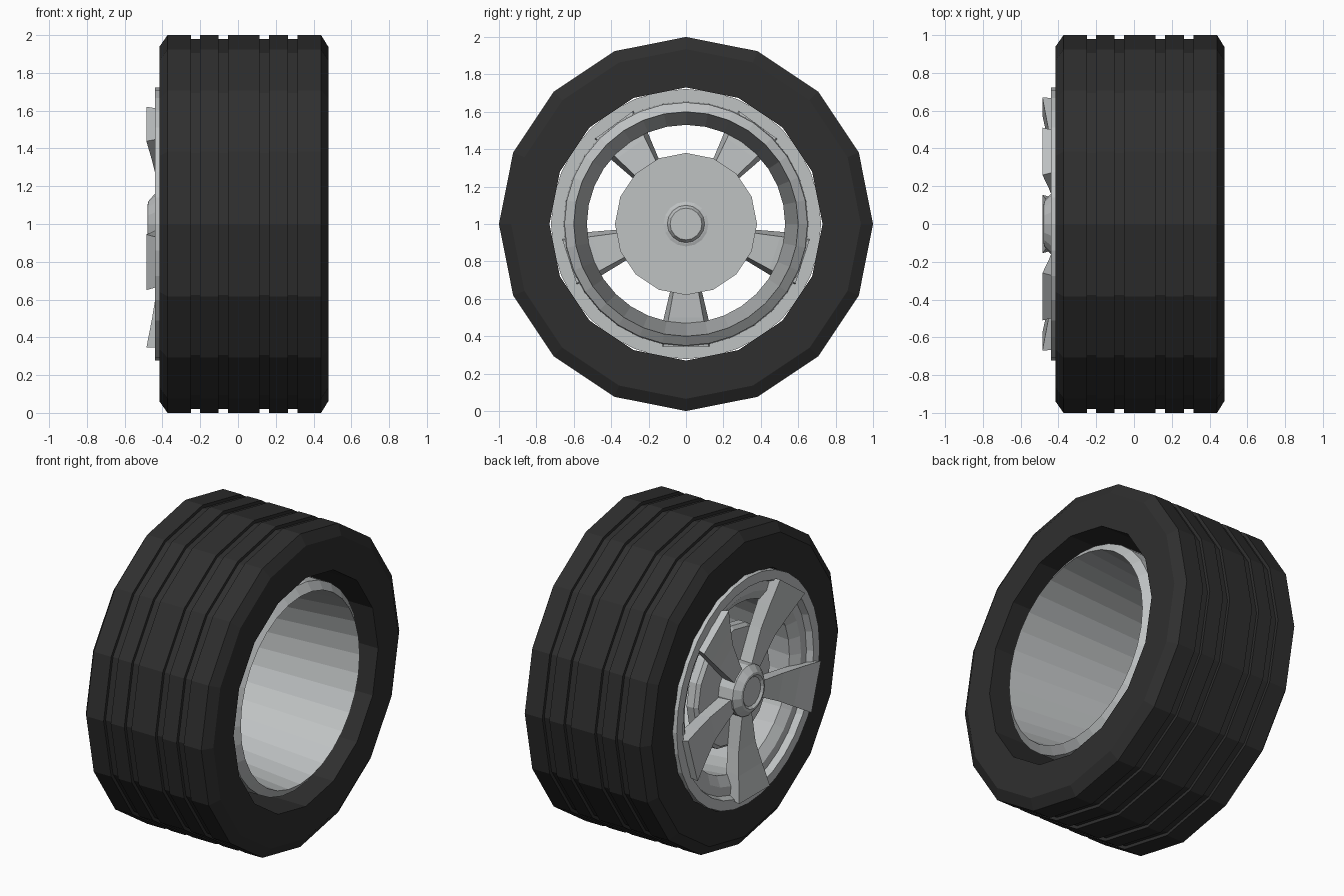
import bpy, bmesh, math

if "Cube" in bpy.data.objects:
    bpy.data.objects.remove(bpy.data.objects["Cube"])


def material(name, rgb):
    m = bpy.data.materials.new(name)
    m.diffuse_color = (*rgb, 1)
    m.use_nodes = True
    m.node_tree.nodes["Principled BSDF"].inputs["Base Color"].default_value = m.diffuse_color
    return m


rubber = material("dark_rubber", (0.028, 0.028, 0.028))
metal = material("light_metal", (0.52, 0.54, 0.545))


def finish(name, bm, mat):
    bmesh.ops.remove_doubles(bm, verts=bm.verts, dist=1e-5)
    bmesh.ops.recalc_face_normals(bm, faces=bm.faces)
    me = bpy.data.meshes.new(name)
    bm.to_mesh(me)
    bm.free()
    me.materials.append(mat)
    ob = bpy.data.objects.new(name, me)
    ob.location = (0, 0, 1)
    bpy.context.collection.objects.link(ob)
    return ob


def lathe(name, profile, sides, mat, closed=True):
    """Turn (x, radius) points round the x axis."""
    bm = bmesh.new()
    rings = []
    for x, r in profile:
        rings.append([bm.verts.new((x, r * math.sin(2 * math.pi * i / sides),
                                    r * math.cos(2 * math.pi * i / sides)))
                      for i in range(sides)])
    n = len(rings)
    for k in range(n if closed else n - 1):
        a, b = rings[k], rings[(k + 1) % n]
        for i in range(sides):
            j = (i + 1) % sides
            bm.faces.new((a[i], a[j], b[j], b[i]))
    if not closed:
        bm.faces.new(rings[0])
        bm.faces.new(rings[-1])
    return finish(name, bm, mat)


# Tyre with four tread grooves
tread = [(-0.415, 0.73), (-0.415, 0.94), (-0.373, 1.0)]
for g in (-0.25, -0.104, 0.115, 0.266):
    tread += [(g, 1.0), (g, 0.98), (g + 0.05, 0.98), (g + 0.05, 1.0)]
tread += [(0.44, 1.0), (0.48, 0.935), (0.48, 0.73)]
lathe("tyre", tread, 16, rubber)

# Rim: front flange, stepped lip and tapering barrel
lathe("rim", [(-0.44, 0.722), (-0.44, 0.66), (-0.40, 0.645), (-0.40, 0.59),
              (-0.36, 0.53), (0.44, 0.60), (0.40, 0.65), (-0.39, 0.655),
              (-0.39, 0.722)], 32, metal)

# Disc behind the spokes, with the axle boss on its inner side
lathe("brake_disc", [(-0.34, 0.25), (-0.34, 0.36), (-0.32, 0.38), (-0.27, 0.38),
                     (-0.27, 0.12), (-0.265, 0.105), (-0.265, 0.10),
                     (-0.24, 0.085)], 16, metal, closed=False)

# Hub cap with a recessed centre
lathe("hub_cap", [(-0.465, 0.085), (-0.465, 0.09), (-0.478, 0.105), (-0.475, 0.12),
                  (-0.44, 0.16), (-0.30, 0.16)], 16, metal, closed=False)

# Five wedge spokes, narrower at the back
sections = [(0.08, 0.035, -0.43, -0.34), (0.36, 0.085, -0.432, -0.34),
            (0.50, 0.118, -0.455, -0.35), (0.655, 0.155, -0.485, -0.37)]
bm = bmesh.new()
for s in range(5):
    a = math.radians(-90 + 72 * s)
    c, d = math.cos(a), math.sin(a)
    loops = []
    for r, w, front, back in sections:
        pts = [(front, -w), (front, w), (back, w * 0.78), (back, -w * 0.78)]
        loops.append([bm.verts.new((x, r * c - t * d, r * d + t * c)) for x, t in pts])
    for p, q in zip(loops, loops[1:]):
        for i in range(4):
            j = (i + 1) % 4
            bm.faces.new((p[i], p[j], q[j], q[i]))
    bm.faces.new(loops[0])
    bm.faces.new(loops[-1])
finish("spokes", bm, metal)
